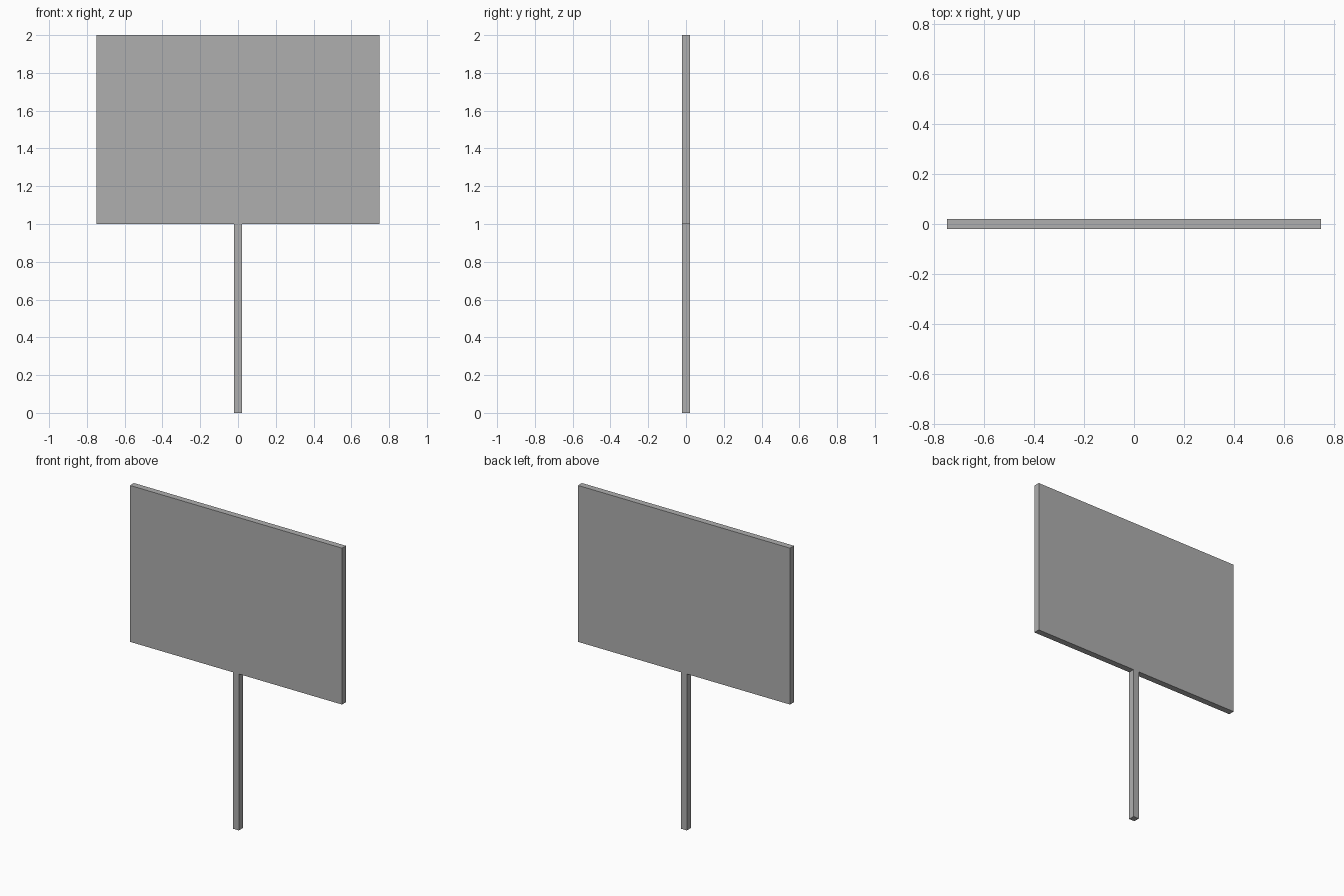
import bpy

if "Cube" in bpy.data.objects:
    bpy.data.objects.remove(bpy.data.objects["Cube"])

# Dark grey shared by both parts
grey = bpy.data.materials.new("dark_grey")
grey.diffuse_color = (0.43, 0.43, 0.43, 1)
grey.use_nodes = True
grey.node_tree.nodes["Principled BSDF"].inputs["Base Color"].default_value = grey.diffuse_color


def box(name, size, center):
    """Add a box with its dimensions baked into the mesh."""
    bpy.ops.mesh.primitive_cube_add(size=1, location=center)
    obj = bpy.context.object
    obj.name = name
    obj.scale = size
    bpy.ops.object.transform_apply(location=False, rotation=False, scale=True)
    obj.data.materials.append(grey)
    return obj


THICKNESS = 0.04

# Square post standing on the ground
box("post", (THICKNESS, THICKNESS, 1.0), (0, 0, 0.5))

# Rectangular sign board resting on the post
box("sign_board", (1.5, THICKNESS, 1.0), (0, 0, 1.5))
